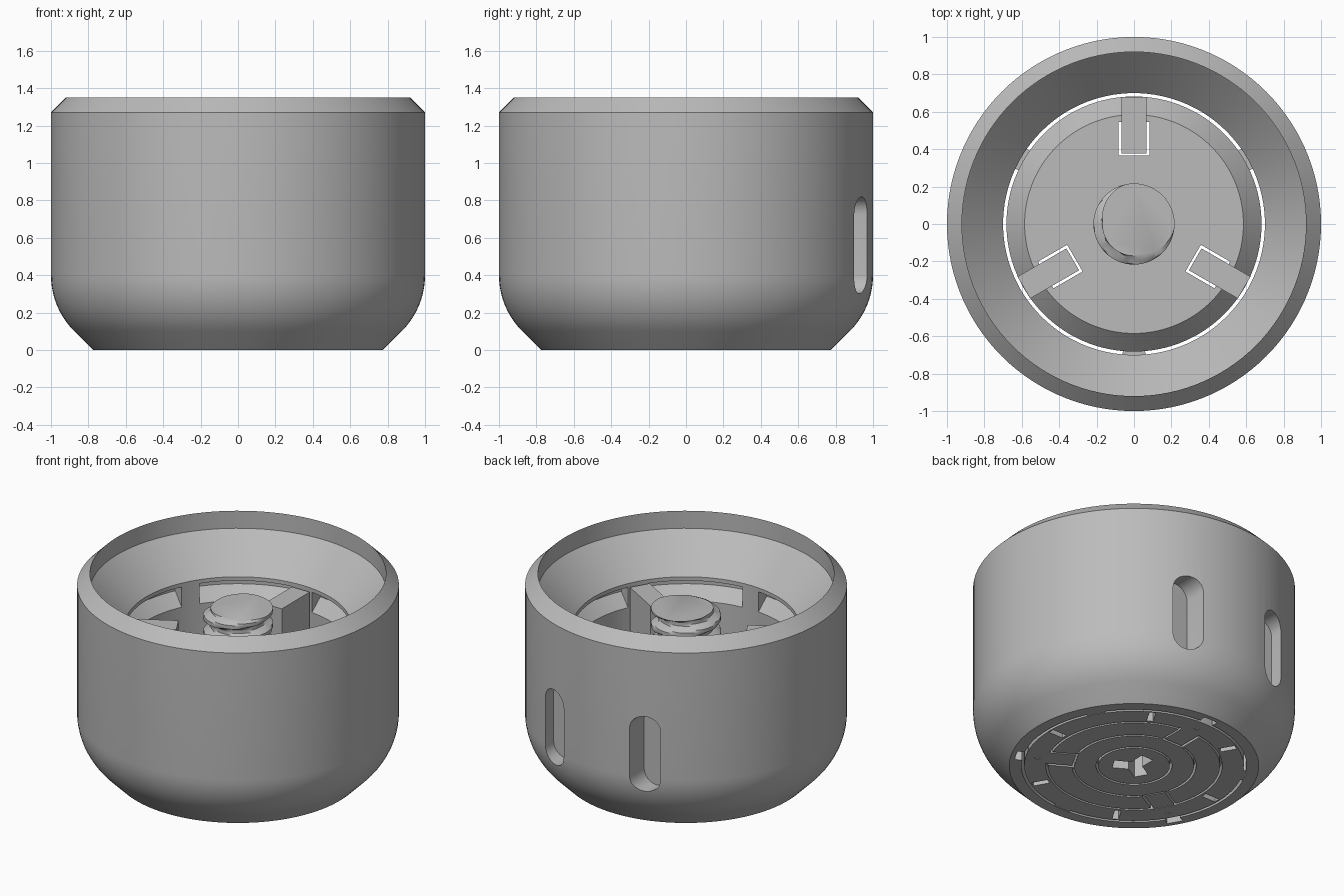
import bpy, bmesh, math
from math import sin, cos, pi, radians
from mathutils import Matrix

if "Cube" in bpy.data.objects:
    bpy.data.objects.remove(bpy.data.objects["Cube"])

grey = bpy.data.materials.new("matte grey")
grey.use_nodes = True
colour = (0.5, 0.5, 0.5, 1)
grey.diffuse_color = colour
grey.node_tree.nodes["Principled BSDF"].inputs["Base Color"].default_value = colour

ARMS = (90, 210, 330)


def sweep(bm, profile, a0=0, a1=360):
    """Turn a closed (radius, height) outline about z."""
    full = a1 - a0 == 360
    steps = 120 if full else max(2, round((a1 - a0) / 3))
    rings = []
    for i in range(steps if full else steps + 1):
        a = radians(a0 + (a1 - a0) * i / steps)
        rings.append([bm.verts.new((r * cos(a), r * sin(a), z)) for r, z in profile])
    n = len(profile)
    for i in range(steps):
        p, q = rings[i], rings[(i + 1) % len(rings)]
        for j in range(n):
            k = (j + 1) % n
            bm.faces.new((p[j], q[j], q[k], p[k]))
    if not full:
        bm.faces.new(rings[0])
        bm.faces.new(rings[-1][::-1])


def band(bm, r0, r1, z0, z1, a0=0, a1=360):
    sweep(bm, [(r0, z0), (r1, z0), (r1, z1), (r0, z1)], a0, a1)


def bar(bm, r0, r1, width, z0, z1, angle):
    """Radial box at the given angle."""
    m = (Matrix.Rotation(radians(angle), 4, 'Z')
         @ Matrix.Translation(((r0 + r1) / 2, 0, (z0 + z1) / 2))
         @ Matrix.Diagonal((r1 - r0, width, z1 - z0, 1)))
    bmesh.ops.create_cube(bm, size=1, matrix=m)


def make(name, bm):
    bmesh.ops.remove_doubles(bm, verts=bm.verts, dist=1e-5)
    bmesh.ops.recalc_face_normals(bm, faces=bm.faces)
    mesh = bpy.data.meshes.new(name)
    bm.to_mesh(mesh)
    bm.free()
    obj = bpy.data.objects.new(name, mesh)
    mesh.materials.append(grey)
    bpy.context.collection.objects.link(obj)
    return obj


def activate(obj):
    bpy.ops.object.select_all(action='DESELECT')
    obj.select_set(True)
    bpy.context.view_layer.objects.active = obj


def carve(obj, bm):
    cutter = make("cutter", bm)
    activate(obj)
    mod = obj.modifiers.new("carve", 'BOOLEAN')
    mod.operation = 'DIFFERENCE'
    mod.solver = 'EXACT'
    mod.use_self = True
    mod.object = cutter
    bpy.ops.object.modifier_apply(modifier=mod.name)
    bpy.data.objects.remove(cutter)


def smooth(obj):
    activate(obj)
    bpy.ops.object.shade_smooth_by_angle(angle=radians(28))


# Outer shell: rounded foot, bevelled rim, funnel mouth
R = 0.423
foot = [(1 - R + R * cos(t), 0.4 - R * sin(t))
        for t in (pi / 4 * (1 - i / 10) for i in range(11))]
bm = bmesh.new()
sweep(bm, [(0.70, 0), (0.775, 0)] + foot
      + [(1, 1.27), (0.92, 1.35), (0.92, 1.23), (0.70, 1.0)])
shell = make("outer_shell", bm)

# Rounded slots in the back of the shell
bm = bmesh.new()
for side in (-1, 1):
    ends = [(0.725, 0), (0.395, pi)]
    outline = [(side * 0.343 + 0.094 * cos(s + pi * i / 12), zc + 0.094 * sin(s + pi * i / 12))
               for zc, s in ends for i in range(13)]
    face = bm.faces.new([bm.verts.new((x, 0.81, z)) for x, z in outline])
    out = bmesh.ops.extrude_face_region(bm, geom=[face])
    bmesh.ops.translate(bm, vec=(0, 0.4, 0),
                        verts=[v for v in out["geom"] if isinstance(v, bmesh.types.BMVert)])
carve(shell, bm)

# Inner locking grooves and the notches under the shell
bm = bmesh.new()
for a in ARMS:
    for start in (a + 6, a + 65):
        sweep(bm, [(0.66, 0.98), (0.78, 0.96), (0.78, 0.915), (0.66, 0.795)],
              start, start + 49)
    band(bm, 0.69, 0.745, -0.1, 0.12, a - 4, a + 4)
carve(shell, bm)
smooth(shell)

# Core disc with a sloping shoulder
bm = bmesh.new()
sweep(bm, [(0, 0), (0.682, 0), (0.682, 0.2), (0.585, 0.3), (0, 0.3)])
core = make("core_disc", bm)

# Slits beside the arms, ring grooves, pockets and socket under the disc
bm = bmesh.new()
for a in ARMS:
    bar(bm, 0.365, 0.545, 0.165, -0.1, 0.5, a)
carve(core, bm)
bm = bmesh.new()
band(bm, 0.222, 0.236, -0.1, 0.06)
for a in ARMS:
    band(bm, 0.534, 0.548, -0.1, 0.06, a + 8, a + 112)
    band(bm, 0.372, 0.386, -0.1, 0.06, a + 15, a + 105)
    bar(bm, -0.02, 0.13, 0.09, -0.1, 0.2, a)
    for pocket in (a + 30, a + 90):
        bar(bm, 0.565, 0.672, 0.04, -0.1, 0.12, pocket)
    bmesh.ops.create_cone(bm, cap_ends=True, segments=20, radius1=0.02, radius2=0.02, depth=0.2,
                          matrix=Matrix.Translation((0.61 * cos(radians(a)),
                                                     0.61 * sin(radians(a)), 0)))
carve(core, bm)
smooth(core)

# Upright arms, joined to the disc at their outer ends
for i, a in enumerate(ARMS):
    bm = bmesh.new()
    bar(bm, 0.378, 0.68, 0.135, 0.002, 0.98, a)
    make("arm_%d" % (i + 1), bm)

# Small bridges between disc and shell
for i, a in enumerate(ARMS):
    bm = bmesh.new()
    band(bm, 0.67, 0.71, 0.002, 0.15, a + 55, a + 65)
    make("bridge_%d" % (i + 1), bm)

# Threaded centre post
bm = bmesh.new()
SIDES, ROWS, PITCH, Z0, Z1 = 60, 70, 0.11, 0.25, 1.115
rows = []
for j in range(ROWS + 1):
    z = Z0 + (Z1 - Z0) * j / ROWS
    ring = []
    for i in range(SIDES):
        t = (z / PITCH - i / SIDES) % 1
        r = 0.17 + 0.047 * min(1, max(0, 2.6 * abs(2 * t - 1) - 0.8))
        a = 2 * pi * i / SIDES
        ring.append(bm.verts.new((r * cos(a), r * sin(a), z)))
    rows.append(ring)
for p, q in zip(rows, rows[1:]):
    for i in range(SIDES):
        k = (i + 1) % SIDES
        bm.faces.new((p[i], p[k], q[k], q[i]))
bm.faces.new(rows[0][::-1])
bm.faces.new(rows[-1])
smooth(make("threaded_post", bm))
